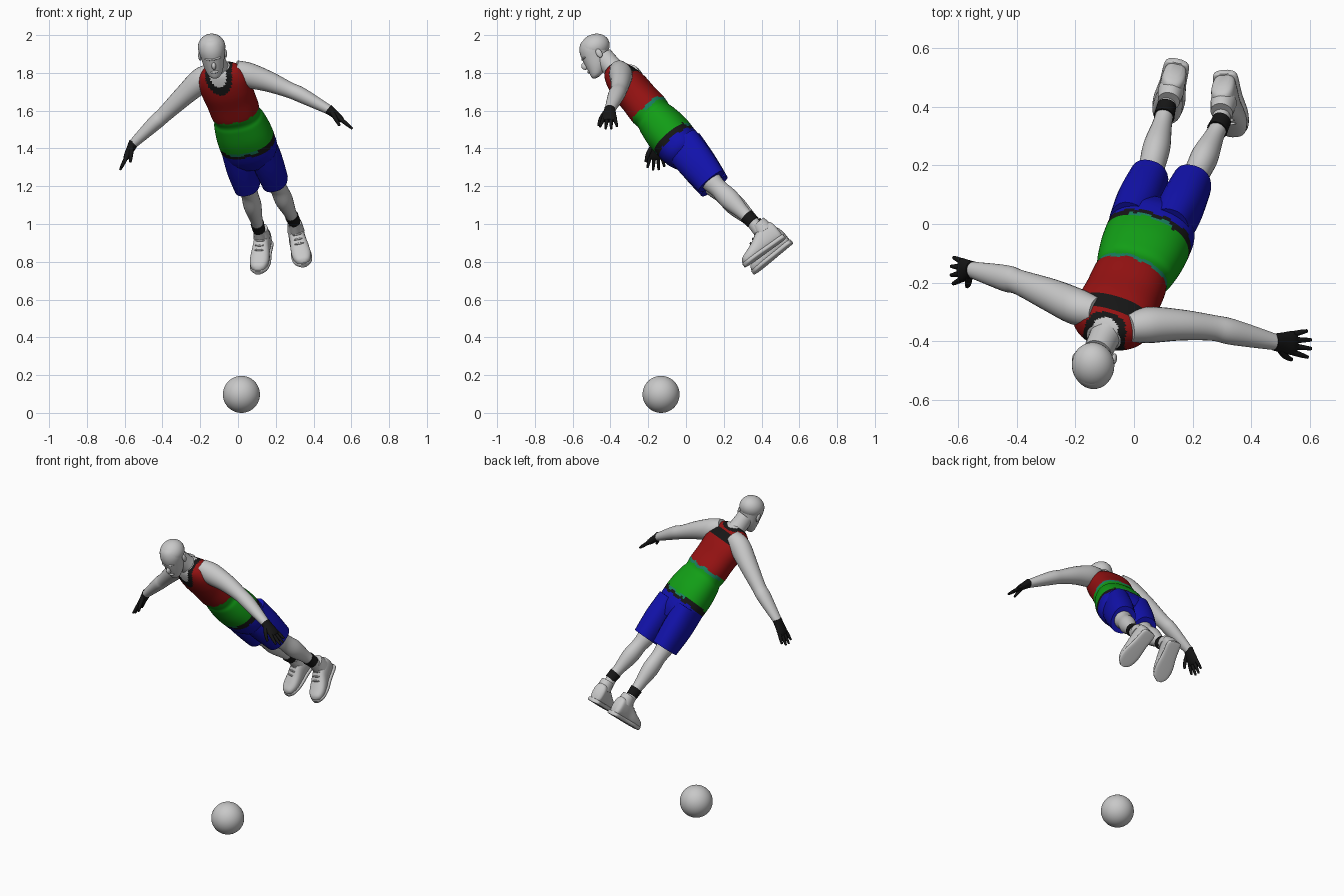
import bpy, bmesh, math
from mathutils import Vector, Matrix

if "Cube" in bpy.data.objects:
    bpy.data.objects.remove(bpy.data.objects["Cube"])

COLOURS = {
    "pale_grey": (0.58, 0.58, 0.58),
    "black": (0.008, 0.008, 0.008),
    "red": (0.30, 0.006, 0.006),
    "green": (0.006, 0.34, 0.008),
    "blue": (0.006, 0.006, 0.42),
    "teal": (0.01, 0.22, 0.12),
}
MATS = {}
for label, rgb in COLOURS.items():
    m = bpy.data.materials.new(label)
    m.use_nodes = True
    m.diffuse_color = (*rgb, 1)
    bsdf = m.node_tree.nodes["Principled BSDF"]
    bsdf.inputs["Base Color"].default_value = (*rgb, 1)
    bsdf.inputs["Roughness"].default_value = 0.7
    MATS[label] = m
NAMES = list(COLOURS)
PARTS = []


def frame(origin, x, z):
    """Local frame: z is the long axis, x the sideways axis."""
    z = Vector(z).normalized()
    x = Vector(x)
    x = (x - z * x.dot(z)).normalized()
    m = Matrix((x, z.cross(x), z)).transposed().to_4x4()
    m.translation = Vector(origin)
    return m


def finish(name, bm, matrix, colour, rule=None):
    bmesh.ops.recalc_face_normals(bm, faces=bm.faces)
    for f in bm.faces:
        f.smooth = True
        if rule:
            f.material_index = NAMES.index(rule(f.calc_center_median()))
    bm.transform(matrix)
    mesh = bpy.data.meshes.new(name)
    bm.to_mesh(mesh)
    bm.free()
    for label in (NAMES if rule else [colour]):
        mesh.materials.append(MATS[label])
    ob = bpy.data.objects.new(name, mesh)
    bpy.context.collection.objects.link(ob)
    PARTS.append(ob)
    return ob


def smooth_rows(rows, steps):
    """Catmull-Rom interpolation of (x, y, z, half width, half depth) rows."""
    rows = [Vector(r) for r in rows]
    pts = [rows[0]] + rows + [rows[-1]]
    out = []
    for p0, p1, p2, p3 in zip(pts, pts[1:], pts[2:], pts[3:]):
        for i in range(steps):
            t = i / steps
            out.append(p1 + (p2 - p0) * (t / 2) + (p0 * 2 - p1 * 5 + p2 * 4 - p3) * (t * t / 2)
                       + (p1 * 3 - p0 - p2 * 3 + p3) * (t ** 3 / 2))
    return out + [rows[-1]]


def loft(name, rows, colour="pale_grey", matrix=Matrix(), ref=(1, 0, 0), axis=None,
         n=24, steps=5, power=2.0, rule=None):
    rows = smooth_rows(rows, steps)
    bm = bmesh.new()
    rings = []
    for i, r in enumerate(rows):
        ahead, behind = rows[min(i + 1, len(rows) - 1)], rows[max(i - 1, 0)]
        d = Vector(axis) if axis else Vector((ahead - behind)[:3]).normalized()
        side = Vector(ref)
        side = (side - d * side.dot(d)).normalized()
        up = d.cross(side)
        ring = []
        for k in range(n):
            c, s = math.cos(math.tau * k / n), math.sin(math.tau * k / n)
            c, s = (math.copysign(abs(v) ** (2 / power), v) for v in (c, s))
            ring.append(bm.verts.new(Vector(r[:3]) + side * c * r[3] + up * s * r[4]))
        rings.append(ring)
    for a, b in zip(rings, rings[1:]):
        for k in range(n):
            bm.faces.new((a[k], a[(k + 1) % n], b[(k + 1) % n], b[k]))
    bm.faces.new(rings[0])
    bm.faces.new(rings[-1])
    return finish(name, bm, matrix, colour, rule)


def ball(name, centre, size, matrix=Matrix(), colour="pale_grey", n=16):
    bm = bmesh.new()
    bmesh.ops.create_uvsphere(bm, u_segments=n * 2, v_segments=n, radius=1)
    local = Matrix.Translation(centre) @ Matrix.Diagonal((*size, 1))
    return finish(name, bm, matrix @ local, colour)


ball("ball", (0.018, -0.132, 0.098), (0.098,) * 3, n=24)

# Torso: x sideways, y towards the back, z up the spine
BODY = frame((0.05, -0.05, 1.43), (0.93, -0.27, 0.13), (-0.28, -0.62, 0.73))


def clothing(p):
    wave = 0.004 * math.sin(p.x * 90) + 0.003 * math.sin(p.x * 37 + p.y * 50)
    back = p.y > 0
    r = math.hypot(p.x / 0.075, (p.z - 0.55) / (0.055 if back else 0.125))
    if r < 0.62:
        return "pale_grey"
    if r < 1.0:
        return "black"
    if back and abs(p.x) < 0.112 and 0.425 < p.z < 0.485:
        return "black"
    hem = 0.235 + wave
    if p.z > hem:
        return "red"
    if back and p.z > hem - 0.02:
        return "teal"
    if p.z > 0.028 + wave:
        return "green"
    if p.z > 0.012 + wave and abs(p.x) < 0.08:
        return "teal"
    return "black" if p.z > -0.006 + wave else "blue"


loft("torso", [
    (0, 0, -0.13, 0.09, 0.08), (0, 0, -0.07, 0.142, 0.108), (0, 0, 0, 0.15, 0.117),
    (0, 0, 0.08, 0.147, 0.119), (0, 0, 0.16, 0.136, 0.108), (0, 0, 0.195, 0.126, 0.1),
    (0, 0, 0.24, 0.13, 0.105), (0, 0, 0.32, 0.132, 0.1), (0, 0, 0.4, 0.138, 0.098),
    (0, 0, 0.47, 0.134, 0.085), (0, 0, 0.52, 0.105, 0.066), (0, 0, 0.545, 0.06, 0.048)],
    matrix=BODY, axis=(0, 0, 1), n=64, steps=8, power=2.3, rule=clothing)

# Neck and head: x sideways, y towards the back, z to the crown
loft("neck", [(-0.075, -0.335, 1.78, 0.07, 0.062), (-0.1, -0.385, 1.825, 0.053, 0.055),
              (-0.125, -0.44, 1.885, 0.05, 0.055)])
HEAD = frame((-0.137, -0.478, 1.915), (0.97, 0, 0.1), (-0.11, -0.45, 0.88))
loft("head", [
    (0, -0.058, -0.128, 0.014, 0.014), (0, -0.046, -0.116, 0.034, 0.036),
    (0, -0.026, -0.08, 0.051, 0.058), (0, -0.012, -0.03, 0.062, 0.073),
    (0, 0, 0.02, 0.07, 0.082), (0, 0.002, 0.055, 0.06, 0.07),
    (0, 0.002, 0.076, 0.04, 0.048), (0, 0.002, 0.087, 0.008, 0.01)],
    matrix=HEAD, axis=(0, 0, 1), n=32)
ball("hair", (0, 0.006, 0.022), (0.073, 0.081, 0.068), HEAD)
ball("nose", (0, -0.088, -0.045), (0.012, 0.018, 0.02), HEAD)
ball("brow", (0, -0.068, -0.008), (0.044, 0.02, 0.009), HEAD)
ball("lips", (0, -0.08, -0.083), (0.021, 0.011, 0.008), HEAD)
for side, s in (("left", 1), ("right", -1)):
    ball(side + "_ear", (s * 0.068, 0.008, -0.025), (0.009, 0.016, 0.025), HEAD)

# Arms and gloves
ARMS = {
    "right": [(-0.13, -0.3, 1.8, 0.05, 0.05), (-0.19, -0.285, 1.765, 0.062, 0.066),
              (-0.28, -0.245, 1.685, 0.057, 0.055), (-0.39, -0.2, 1.58, 0.043, 0.042),
              (-0.44, -0.185, 1.535, 0.045, 0.04), (-0.56, -0.155, 1.42, 0.027, 0.024)],
    "left": [(-0.02, -0.355, 1.82, 0.05, 0.05), (0.05, -0.345, 1.79, 0.062, 0.066),
             (0.16, -0.345, 1.755, 0.053, 0.055), (0.27, -0.355, 1.71, 0.044, 0.042),
             (0.34, -0.37, 1.68, 0.044, 0.04), (0.49, -0.405, 1.6, 0.027, 0.024)],
}
# wrist, hand direction, thumb direction
HANDS = {"right": ((-0.555, -0.156, 1.425), (-0.42, -0.02, -0.84)),
         "left": ((0.485, -0.404, 1.603), (0.76, -0.04, -0.62))}
for side in ("right", "left"):
    loft(side + "_arm", ARMS[side], ref=(0, 1, 0))
    wrist, along = HANDS[side]
    hand = frame(wrist, (0, -1, 0), along)
    loft(side + "_glove", [(0, 0, -0.01, 0.029, 0.027), (0, 0, 0.03, 0.035, 0.022),
                           (0, 0, 0.07, 0.041, 0.018), (0, 0, 0.09, 0.034, 0.012)],
         "black", hand, n=16)
    for i, length in enumerate((0.062, 0.076, 0.074, 0.055)):
        x = 0.031 - i * 0.0205
        loft(f"{side}_finger_{i + 1}", [
            (x, 0, 0.075, 0.011, 0.011), (x * 1.25, 0, 0.08 + length / 2, 0.009, 0.01),
            (x * 1.45, 0, 0.08 + length, 0.006, 0.006)], "black", hand, n=8, steps=3)
    curl = 0.03 if side == "left" else -0.03
    loft(side + "_thumb", [(0.022, 0, 0.02, 0.014, 0.013), (0.045, curl / 2, 0.055, 0.011, 0.011),
                           (0.055, curl, 0.095, 0.007, 0.007)], "black", hand, n=8, steps=3)

# Legs: hip, shorts hem, band, and shoe frame points for each side
LEGS = {
    "right": ((-0.02, -0.01, 1.415), (0.05, 0.15, 1.2), (0.107, 0.385, 0.985),
              (0.138, 0.505, 0.85), (-0.03, -0.139, -0.114)),
    "left": ((0.12, -0.03, 1.43), (0.197, 0.135, 1.225), (0.292, 0.338, 1.025),
             (0.322, 0.464, 0.879), (0.03, -0.154, -0.11)),
}
SIDEWAYS = (0.94, -0.22, 0.12)
for side, (hip, hem, band, sole, toe) in LEGS.items():
    hip, hem, band, sole = map(Vector, (hip, hem, band, sole))
    loft(side + "_shorts_leg", [(*hip, 0.07, 0.105), (*hip.lerp(hem, 0.5), 0.077, 0.1),
                                (*hem, 0.069, 0.086)], "blue", ref=SIDEWAYS, power=2.3)
    loft(side + "_leg", [(*hip.lerp(hem, 0.7), 0.055, 0.06), (*hem, 0.052, 0.056),
                         (*hem.lerp(band, 0.2), 0.045, 0.049), (*hem.lerp(band, 0.48), 0.047, 0.054),
                         (*hem.lerp(band, 0.8), 0.034, 0.038), (*band, 0.03, 0.033),
                         (*band.lerp(sole, 0.4), 0.032, 0.036)], ref=SIDEWAYS)
    d = (band - hem).normalized()
    loft(side + "_ankle_band", [(*(band - d * 0.025), 0.036, 0.04), (*band, 0.034, 0.037),
                                (*(band + d * 0.025), 0.033, 0.036)], "black", ref=SIDEWAYS)

    # Shoe: x sideways, y up from the sole, z to the toe
    shoe = frame(sole, (1, -0.1, 0.1), toe)
    loft(side + "_shoe", [(0, 0.05, -0.073, 0.02, 0.035), (0, 0.062, -0.06, 0.038, 0.06),
                          (0, 0.066, -0.02, 0.043, 0.064), (0, 0.06, 0.03, 0.044, 0.057),
                          (0, 0.045, 0.08, 0.05, 0.043), (0, 0.034, 0.13, 0.05, 0.032),
                          (0, 0.027, 0.168, 0.036, 0.024), (0, 0.022, 0.183, 0.014, 0.012)],
         matrix=shoe, axis=(0, 0, 1), power=2.5)
    loft(side + "_sole", [(0, 0.012, -0.078, 0.02, 0.012), (0, 0.012, -0.062, 0.042, 0.013),
                          (0, 0.012, 0.02, 0.046, 0.013), (0, 0.012, 0.1, 0.055, 0.013),
                          (0, 0.012, 0.16, 0.045, 0.013), (0, 0.012, 0.188, 0.016, 0.012)],
         matrix=shoe, axis=(0, 0, 1), power=4)
    loft(side + "_shoe_collar", [(0, 0.095, -0.012, 0.045, 0.052), (0, 0.13, -0.012, 0.041, 0.045),
                                 (0, 0.152, -0.01, 0.038, 0.041)], matrix=shoe)
    for i in range(3):
        z = 0.04 + i * 0.024
        ball(f"{side}_lace_{i + 1}", (0, 0.112 - i * 0.013, z), (0.026, 0.006, 0.005), shoe, n=8)

# Smooth shading with sharp hems
bpy.ops.object.select_all(action="DESELECT")
for ob in PARTS:
    ob.select_set(True)
bpy.context.view_layer.objects.active = PARTS[0]
bpy.ops.object.shade_smooth_by_angle(angle=math.radians(50))
